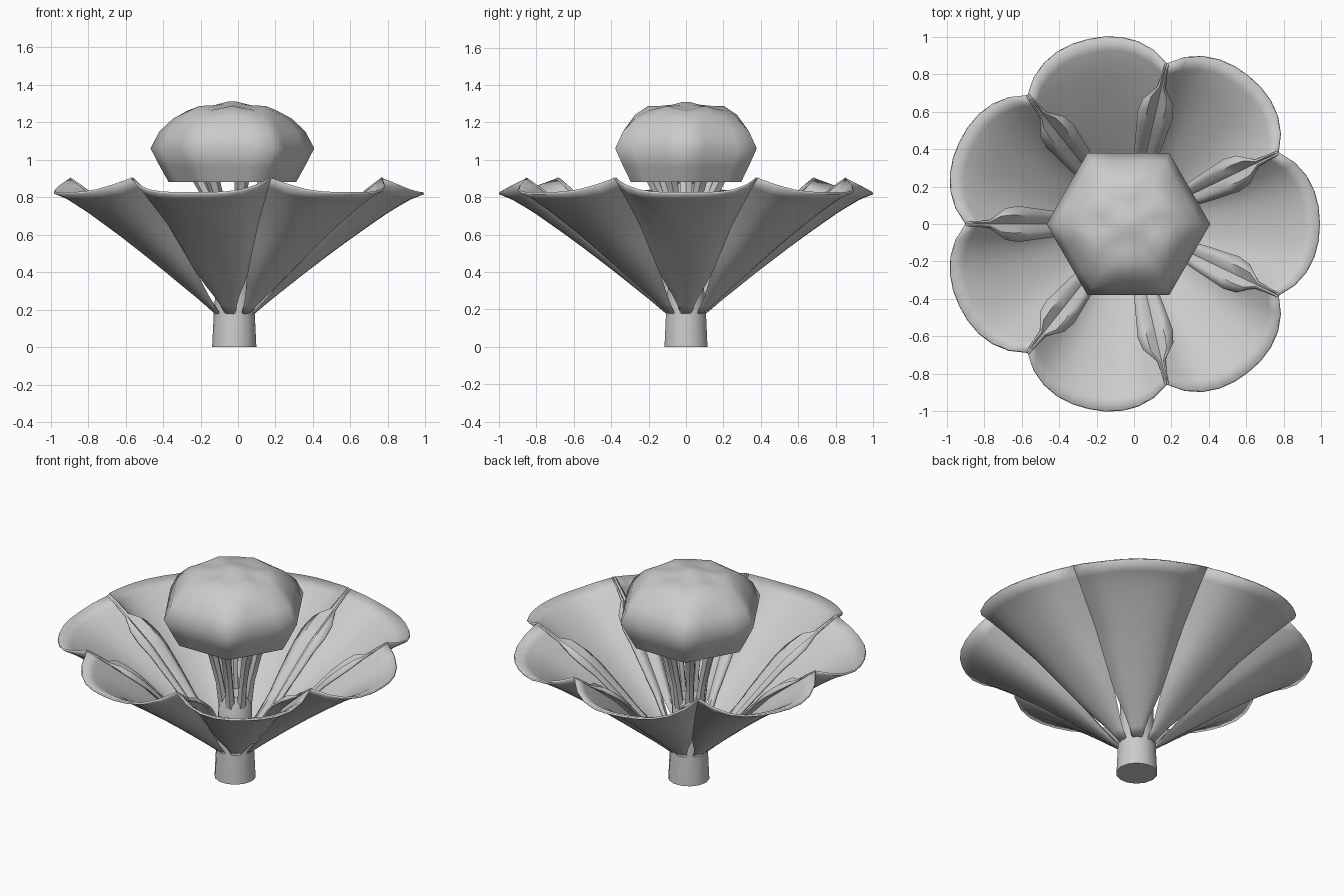
import bpy, bmesh, math
from mathutils import Vector

if "Cube" in bpy.data.objects:
    bpy.data.objects.remove(bpy.data.objects["Cube"])

CX = -0.02            # flower axis sits slightly left of centre
N = 7                 # petals
mat = bpy.data.materials.new("soft grey")
mat.diffuse_color = (0.6, 0.6, 0.6, 1)
mat.use_nodes = True
mat.node_tree.nodes["Principled BSDF"].inputs["Base Color"].default_value = mat.diffuse_color


def finish(name, bm, angle=50):
    bmesh.ops.recalc_face_normals(bm, faces=bm.faces)
    me = bpy.data.meshes.new(name)
    bm.to_mesh(me)
    bm.free()
    ob = bpy.data.objects.new(name, me)
    bpy.context.collection.objects.link(ob)
    me.materials.append(mat)
    bpy.ops.object.select_all(action='DESELECT')
    bpy.context.view_layer.objects.active = ob
    ob.select_set(True)
    bpy.ops.object.shade_smooth_by_angle(angle=math.radians(angle))
    return ob


def loft(bm, rings, closed=True, caps=True):
    """Skin a list of point rings."""
    vs = [[bm.verts.new(p) for p in ring] for ring in rings]
    n = len(vs[0])
    for a, b in zip(vs, vs[1:]):
        for i in range(n if closed else n - 1):
            j = (i + 1) % n
            bm.faces.new((a[i], a[j], b[j], b[i]))
    if caps:
        bm.faces.new(vs[0][::-1])
        bm.faces.new(vs[-1])


def circle(c, r, n):
    return [Vector(c) + Vector((r * math.cos(2 * math.pi * i / n),
                                r * math.sin(2 * math.pi * i / n), 0)) for i in range(n)]


def lerp_table(tab, x):
    for (x0, y0), (x1, y1) in zip(tab, tab[1:]):
        if x <= x1:
            return y0 + (y1 - y0) * (x - x0) / (x1 - x0)
    return tab[-1][1]


# Petals: cupped fan with raised side edges that curl back inwards
PROFILE = [(0.09, 0.17), (0.2, 0.262), (0.4, 0.42), (0.6, 0.57), (0.8, 0.71), (0.92, 0.785), (1.02, 0.825)]
HALF = [(0, 13), (0.12, 19), (0.25, 25.4), (1, 25.4)]
CURL = [(0, 0.01), (0.2, 0.04), (0.45, 0.075), (0.7, 0.1), (0.78, 0.085), (0.84, 0.015), (1, 0.004)]
RISE = [(0, 0.0), (0.25, 0.03), (0.6, 0.11), (1, 0.14)]


def petal_row(t):
    def body(v):
        rim = 1.01 * (1 - 0.13 * abs(v) ** 2.5)
        r = 0.1 + (rim - 0.1) * t
        a = math.radians(lerp_table(HALF, t)) * v
        z = lerp_table(PROFILE, r) + lerp_table(RISE, t) * abs(v) ** 3
        return Vector((r * math.cos(a), r * math.sin(a), z))
    w = lerp_table(CURL, t)
    row = [body(-1 + i / 5) for i in range(11)]

    def curl(p, side):
        return [p + Vector((0, -side * w * 0.5, w * 0.25)), p + Vector((0, -side * w, -w * 0.15))]
    return curl(row[0], -1)[::-1] + row + curl(row[-1], 1)


steps = [0, 0.06, 0.12, 0.2, 0.3, 0.4, 0.5, 0.6, 0.7, 0.78, 0.84, 0.92, 1]
for k in range(N):
    bm = bmesh.new()
    loft(bm, [petal_row(t) for t in steps], closed=False, caps=False)
    petal = finish(f"petal_{k + 1}", bm)
    petal.location.x = CX
    petal.rotation_euler.z = 2 * math.pi * k / N
    sol = petal.modifiers.new("thickness", 'SOLIDIFY')
    sol.thickness = 0.012
    sol.offset = 0

# Stem, continuing up as the inner column
bm = bmesh.new()
loft(bm, [circle((CX, 0, z), r, 14) for z, r in
          [(0, 0.118), (0.17, 0.11), (0.3, 0.1), (0.48, 0.095), (0.52, 0.07)]])
finish("stem", bm)

# Stalks fanning from the column to the head
bm = bmesh.new()
for k in range(N):
    a = 2 * math.pi * (k + 0.5) / N
    loft(bm, [circle((CX + d * math.cos(a), d * math.sin(a), z), r, 6)
              for z, d, r in [(0.46, 0.07, 0.03), (0.6, 0.09, 0.025), (0.78, 0.13, 0.03), (0.9, 0.19, 0.04)]])
finish("stalks", bm)


# Lumpy six-sided head
def head_ring(z, r, bump):
    ring = []
    for i in range(24):
        a = 2 * math.pi * i / 24
        hexa = math.cos(math.pi / 6) / math.cos(a % (math.pi / 3) - math.pi / 6)
        ring.append(Vector((-0.03 + r * hexa * math.cos(a), r * hexa * math.sin(a),
                            z + bump * math.cos(6 * a))))
    return ring


bm = bmesh.new()
loft(bm, [head_ring(*p) for p in
          [(0.89, 0.1, 0), (0.88, 0.34, 0), (0.96, 0.385, 0), (1.06, 0.437, 0), (1.15, 0.39, 0),
           (1.23, 0.315, -0.01), (1.275, 0.235, -0.012), (1.28, 0.16, -0.008),
           (1.295, 0.08, 0), (1.31, 0.02, 0)]])
finish("flower_head", bm, 60)
